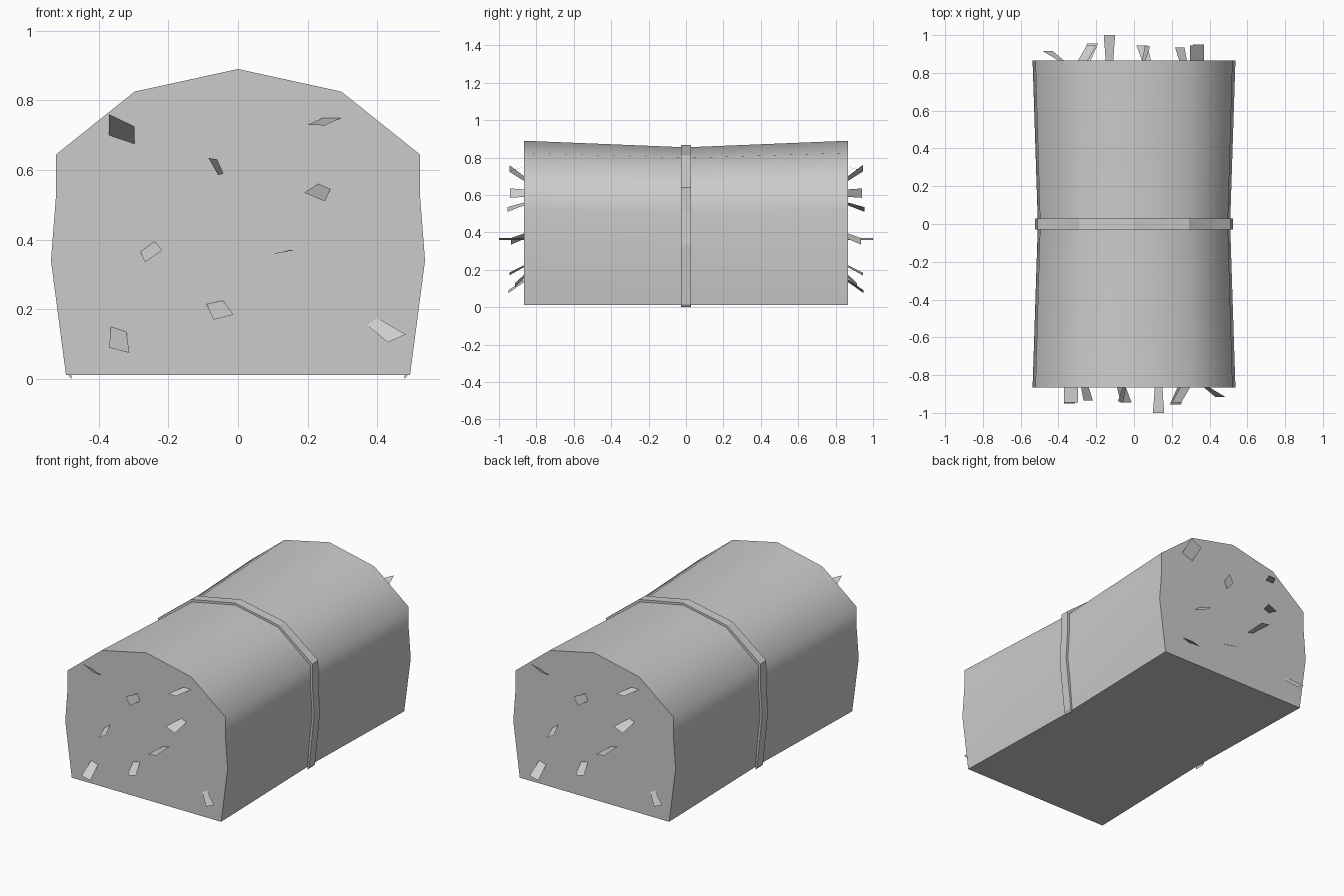
import bpy
import math

HALF = 0.865   # half length of the bale body
BAND = 0.028   # half width of the strap


def make(name, verts, faces):
    mesh = bpy.data.meshes.new(name)
    mesh.from_pydata(verts, [], faces)
    mesh.update()
    obj = bpy.data.objects.new(name, mesh)
    bpy.context.collection.objects.link(obj)
    return obj


def mirrored(half):
    # right half from bottom to top, then the left half back down
    return half + [(-x, z) for x, z in reversed(half[:-1])]


# Bale body: three cross-sections, pinched in the middle
end = mirrored([(0.494, 0.012), (0.537, 0.34), (0.523, 0.52),
                (0.522, 0.645), (0.297, 0.825), (0, 0.89)])
mid = mirrored([(0.472, 0.012), (0.509, 0.335), (0.498, 0.51),
                (0.497, 0.627), (0.283, 0.798), (0, 0.855)])
n = len(end)
verts = [(x, y, z) for sec, y in ((end, -HALF), (mid, 0), (end, HALF)) for x, z in sec]
faces = [list(range(n)), list(range(3 * n - 1, 2 * n - 1, -1))]
for r in (0, n):
    for i in range(n):
        j = (i + 1) % n
        faces.append([r + j, r + i, r + n + i, r + n + j])
body = make("bale_body", verts, faces)
bpy.context.view_layer.objects.active = body
body.select_set(True)
bpy.ops.object.shade_smooth_by_angle(angle=math.radians(60))
body.select_set(False)

# Strap: open band over the top and down both sides
outer = mirrored([(0.489, 0.014), (0.523, 0.335), (0.512, 0.515),
                  (0.511, 0.64), (0.29, 0.812), (0, 0.868)])
inner = mirrored([(0.478, 0.0), (0.505, 0.335), (0.493, 0.51),
                  (0.492, 0.62), (0.28, 0.79), (0, 0.85)])
n = len(outer)
verts = [(x, y, z) for y in (-BAND, BAND) for sec in (outer, inner) for x, z in sec]
ring = [0, n, 3 * n, 2 * n]   # outer front, inner front, inner back, outer back
faces = [ring, [r + n - 1 for r in reversed(ring)]]
for i in range(n - 1):
    for k in range(4):
        a, b = ring[k], ring[(k + 1) % 4]
        faces.append([a + i, a + i + 1, b + i + 1, b + i])
make("strap", verts, faces)

# Loose straws: base edge (x, z, x, z), tip edge (x, z, x, z), tip y
straws = [
    ((-0.370, 0.700, -0.297, 0.675), (-0.370, 0.760, -0.297, 0.725), -0.945),
    ((-0.060, 0.630, -0.043, 0.590), (-0.085, 0.635, -0.057, 0.585), -0.940),
    ((0.245, 0.750, 0.297, 0.750), (0.200, 0.730, 0.250, 0.728), -0.945),
    ((0.230, 0.560, 0.265, 0.545), (0.190, 0.535, 0.250, 0.510), -0.955),
    ((-0.280, 0.365, -0.240, 0.395), (-0.267, 0.335, -0.217, 0.370), -0.935),
    ((-0.090, 0.215, -0.043, 0.225), (-0.070, 0.170, -0.013, 0.185), -0.945),
    ((-0.365, 0.150, -0.320, 0.135), (-0.370, 0.090, -0.312, 0.075), -0.950),
    ((0.370, 0.155, 0.400, 0.175), (0.430, 0.105, 0.482, 0.128), -0.915),
    ((0.110, 0.360, 0.150, 0.370), (0.100, 0.360, 0.160, 0.370), -1.0),
]
for name, s in (("front_straws", 1), ("back_straws", -1)):
    verts, faces = [], []
    for b, t, y in straws:
        k = len(verts)
        verts += [(s * b[0], -s * HALF, b[1]), (s * b[2], -s * HALF, b[3]),
                  (s * t[2], s * y, t[3]), (s * t[0], s * y, t[1])]
        faces.append([k, k + 1, k + 2, k + 3])
    make(name, verts, faces)
